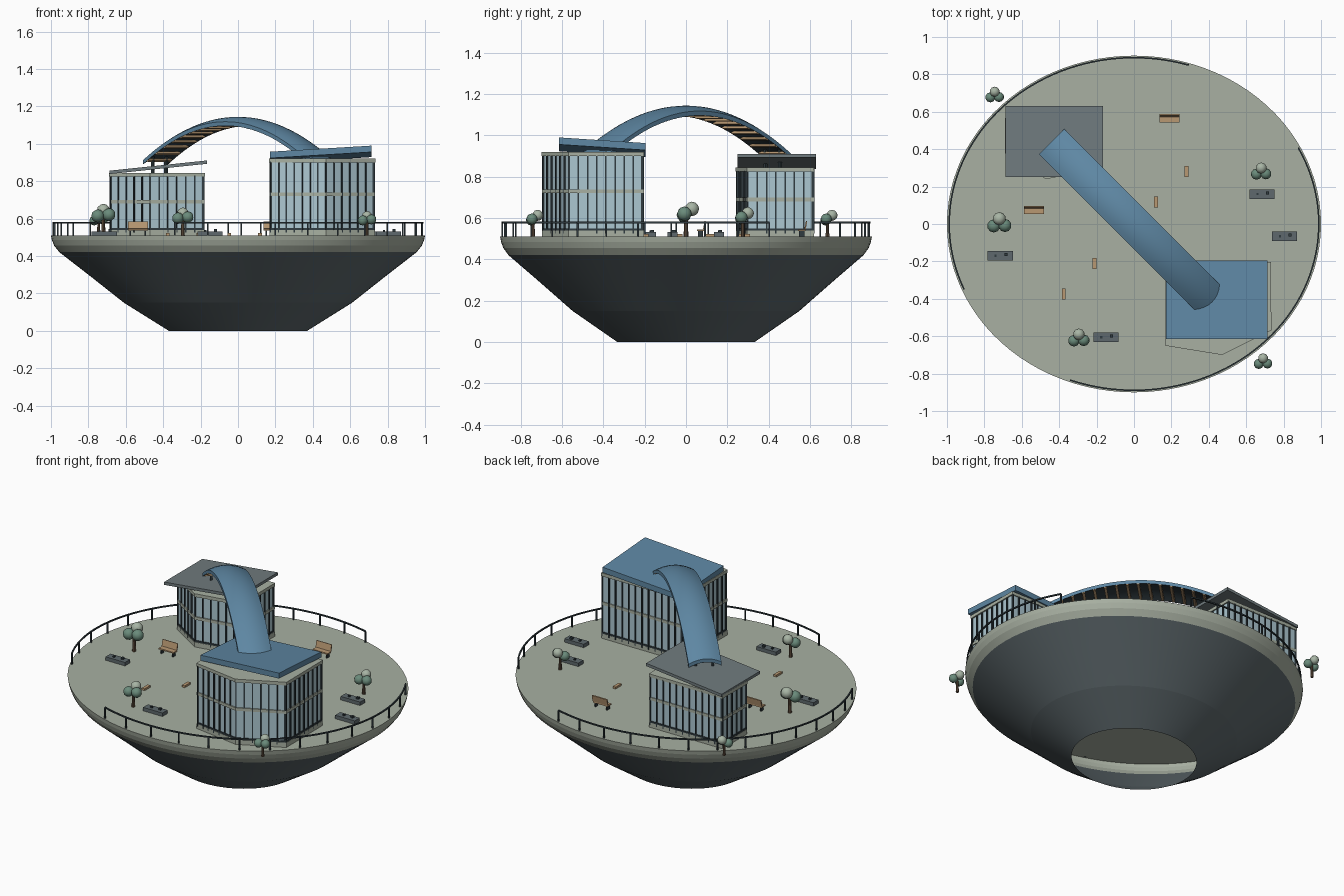
import bpy, bmesh, math
from mathutils import Matrix, Vector

if "Cube" in bpy.data.objects:
    bpy.data.objects.remove(bpy.data.objects["Cube"])


def material(name, rgb):
    m = bpy.data.materials.new(name)
    lin = [((c / 255 + 0.055) / 1.055) ** 2.4 for c in rgb] + [1]
    m.use_nodes = True
    m.diffuse_color = lin
    m.node_tree.nodes["Principled BSDF"].inputs["Base Color"].default_value = lin
    return m


STONE = material("pale stone", (168, 176, 162))
SLATE = material("slate grey", (94, 105, 109))
ROOF = material("roof grey", (112, 123, 126))
BLUE = material("steel blue", (94, 135, 163))
GLASS = material("pale glass", (172, 199, 209))
DARK = material("dark metal", (48, 59, 64))
WOOD = material("tan wood", (184, 152, 114))
LEAF = material("leaf green", (106, 139, 123))
PALE_LEAF = material("pale leaf", (168, 181, 165))
BARK = material("bark brown", (104, 84, 66))
DECK = 0.51


def finish(name, bm, mats, smooth=None):
    mesh = bpy.data.meshes.new(name)
    bm.to_mesh(mesh)
    bm.free()
    ob = bpy.data.objects.new(name, mesh)
    bpy.context.collection.objects.link(ob)
    for m in mats:
        mesh.materials.append(m)
    if smooth:
        bpy.ops.object.select_all(action="DESELECT")
        ob.select_set(True)
        bpy.context.view_layer.objects.active = ob
        bpy.ops.object.shade_smooth_by_angle(angle=math.radians(smooth))
    return ob


def box(bm, centre, size, turn=0.0, tilt=0.0, mat=0):
    """Add a box, tilted about its own x axis and then turned about z."""
    m = (Matrix.Translation(centre) @ Matrix.Rotation(turn, 4, "Z")
         @ Matrix.Rotation(tilt, 4, "X") @ Matrix.Diagonal((*size, 1)))
    for v in bmesh.ops.create_cube(bm, size=1, matrix=m)["verts"]:
        for f in v.link_faces:
            f.material_index = mat


def loft(bm, rings, closed=True, cap=True):
    """Skin a list of point rings."""
    rows = [[bm.verts.new(p) for p in r] for r in rings]
    for a, b in zip(rows, rows[1:]):
        n = len(a)
        for i in range(n if closed else n - 1):
            j = (i + 1) % n
            bm.faces.new((a[i], a[j], b[j], b[i]))
    if cap:
        bm.faces.new(rows[0][::-1])
        bm.faces.new(rows[-1])
    return rows


def oval(r, t, z):
    return Vector((r * math.cos(t), 0.9 * r * math.sin(t), z))


# Hull: open bowl with a pale rim and a flat deck
bm = bmesh.new()
profile = [(0.37, 0), (0.61, 0.15), (0.80, 0.30), (0.955, 0.42),
           (0.983, 0.455), (0.995, 0.485), (1.0, DECK)]
rows = loft(bm, [[oval(r, math.tau * i / 96, z) for i in range(96)]
                 for r, z in profile], cap=False)
bm.faces.new(rows[-1])
for f in bm.faces:
    f.material_index = int(f.calc_center_median().z > 0.42)
finish("hull_and_deck", bm, [SLATE, STONE], 4.3)

# Railings: two arcs with posts
for name, start, end in (("back_railing", 73, 203), ("front_railing", 250, 387)):
    bm = bmesh.new()
    steps = 52
    pts = [oval(0.988, math.radians(start + (end - start) * i / steps), 0.578)
           for i in range(steps + 1)]
    rings = []
    for p in pts:
        out = Vector((p.x, p.y, 0)).normalized() * 0.004
        up = Vector((0, 0, 0.004))
        rings.append([p + out - up, p + out + up, p - out + up, p - out - up])
    loft(bm, rings)
    for p in pts[::4]:
        box(bm, (p.x, p.y, 0.543), (0.008, 0.008, 0.07))
    bmesh.ops.recalc_face_normals(bm, faces=bm.faces)
    finish(name, bm, [DARK])


def prism(name, outline, z0, z1, mat, grow=0.0):
    c = sum((Vector(p) for p in outline), Vector((0, 0))) / len(outline)
    pts = []
    for p in outline:
        d = Vector(p) - c
        pts.append(Vector(p) + d.normalized() * grow)
    bm = bmesh.new()
    loft(bm, [[(p.x, p.y, z) for p in pts] for z in (z0, z1)])
    finish(name, bm, [mat])


def pavilion(name, outline, top, band):
    """Glazed building with a plinth, floor band, parapet and fins."""
    prism(name + "_glass", outline, DECK, top - 0.02, GLASS)
    prism(name + "_plinth", outline, DECK, DECK + 0.03, STONE, 0.008)
    prism(name + "_floor_band", outline, band - 0.009, band + 0.009, STONE, 0.008)
    prism(name + "_parapet", outline, top - 0.02, top, STONE, 0.01)
    bm = bmesh.new()
    for a, b in zip(outline, outline[1:] + outline[:1]):
        a, b = Vector(a), Vector(b)
        turn = math.atan2(b.y - a.y, b.x - a.x)
        n = round((b - a).length / 0.045)
        for i in range(n):
            p = a.lerp(b, i / n)
            box(bm, (p.x, p.y, (DECK + top) / 2), (0.007, 0.014, top - DECK - 0.03), turn)
        mid = a.lerp(b, 0.5)
        box(bm, (mid.x, mid.y, DECK + 0.035), ((b - a).length, 0.01, 0.01), turn)
    finish(name + "_fins", bm, [DARK])


pavilion("tall_pavilion", [(0.175, -0.645), (0.47, -0.69), (0.725, -0.565),
                           (0.725, -0.21), (0.175, -0.21)], 0.92, 0.73)
pavilion("low_pavilion", [(-0.68, 0.38), (-0.47, 0.25), (-0.185, 0.30),
                          (-0.185, 0.615), (-0.68, 0.615)], 0.845, 0.69)


# Tilted roof slabs
def roof(name, x0, x1, y0, y1, height, thick, mat):
    bm = bmesh.new()
    corners = [(x0, y0), (x1, y0), (x1, y1), (x0, y1)]
    loft(bm, [[(x, y, height(x, y) - d) for x, y in corners] for d in (thick, 0)])
    finish(name, bm, [mat])


roof("tall_roof", 0.17, 0.715, -0.615, -0.195,
     lambda x, y: 0.957 + 0.06 * (x - 0.17) - 0.065 * (y + 0.61), 0.034, BLUE)
roof("low_roof", -0.688, -0.165, 0.25, 0.63,
     lambda x, y: 0.856 + 0.105 * (x + 0.688), 0.018, ROOF)

# Arch: crowned blue ribbon between the pavilions, dark below with wood slats
ACROSS = Vector((1, 1, 0)).normalized()


def arch_z(x):
    return 1.118 - 1.06 * x * x


bm = bmesh.new()
rings = []
for i in range(33):
    x = -0.44 + 0.88 * i / 32
    us = [k / 4 for k in range(-4, 5)]
    line = [Vector((x, -x, arch_z(x) + 0.026 * (1 - u * u))) + ACROSS * 0.095 * u for u in us]
    rings.append(line + [p - Vector((0, 0, 0.022)) for p in reversed(line)])
loft(bm, rings)
bmesh.ops.recalc_face_normals(bm, faces=bm.faces)
for f in bm.faces:
    f.material_index = int(f.normal.z < -0.5)
finish("arch", bm, [BLUE, DARK], 30)

bm = bmesh.new()
for i in range(20):
    x = -0.42 + 0.84 * i / 19
    slope = math.atan(2.12 * x / math.sqrt(2))
    box(bm, (x, -x, arch_z(x) - 0.018), (0.175, 0.016, 0.012), math.radians(45), slope)
finish("arch_slats", bm, [WOOD])

bm = bmesh.new()
for s, z0 in ((-1, 0.84), (1, 0.91)):
    x = 0.42 * s
    z1 = arch_z(x) + 0.01
    for off in (-0.05, 0.05):
        p = Vector((x, -x, (z0 + z1) / 2)) + ACROSS * off
        box(bm, p, (0.014, 0.014, z1 - z0), math.radians(45))
finish("arch_posts", bm, [DARK])


# Trees
def tree(x, y, s):
    bm = bmesh.new()
    bmesh.ops.create_cone(bm, cap_ends=True, segments=8, radius1=0.009 * s, radius2=0.006 * s,
                          depth=0.09 * s, matrix=Matrix.Translation((x, y, DECK + 0.045 * s)))
    lobes = [(-0.023, -0.008, 0.08, 0.027, 1), (0.023, -0.006, 0.085, 0.027, 1),
             (0, 0.022, 0.103, 0.027, 2)]
    for dx, dy, dz, r, m in lobes:
        at = Matrix.Translation((x + dx * s, y + dy * s, DECK + dz * s))
        ball = bmesh.ops.create_icosphere(bm, subdivisions=2, radius=r * s, matrix=at)
        for v in ball["verts"]:
            for f in v.link_faces:
                f.material_index = m
    finish("tree", bm, [BARK, LEAF, PALE_LEAF], 40)


for x, y, s in ((-0.745, 0.685, 1), (0.68, 0.275, 1.1), (-0.72, 0, 1.3),
                (-0.295, -0.615, 1.15), (0.69, -0.74, 1)):
    tree(x, y, s)

# Wooden benches with backrests
for x, y in ((-0.535, 0.07), (0.19, 0.56)):
    bm = bmesh.new()
    box(bm, (x, y, 0.54), (0.105, 0.035, 0.008))
    box(bm, (x, y + 0.02, 0.565), (0.105, 0.007, 0.04), tilt=-0.2)
    for sx in (-0.04, 0.04):
        box(bm, (x + sx, y, 0.523), (0.008, 0.026, 0.028), mat=1)
    finish("bench", bm, [WOOD, DARK])

# Low slab seats with small cushions
for x, y in ((-0.715, -0.17), (0.685, 0.16), (0.805, -0.065), (-0.15, -0.605)):
    bm = bmesh.new()
    box(bm, (x, y, 0.521), (0.135, 0.05, 0.022))
    box(bm, (x - 0.025, y, 0.535), (0.012, 0.012, 0.01), mat=1)
    box(bm, (x + 0.03, y + 0.006, 0.537), (0.016, 0.016, 0.012), mat=1)
    finish("slab_seat", bm, [SLATE, DARK])

# Stepping planks across the plaza
bm = bmesh.new()
for i in range(5):
    p = -0.375 + 0.164 * i
    box(bm, (p, p, DECK + 0.006), (0.02, 0.058, 0.012))
finish("stepping_planks", bm, [WOOD])
